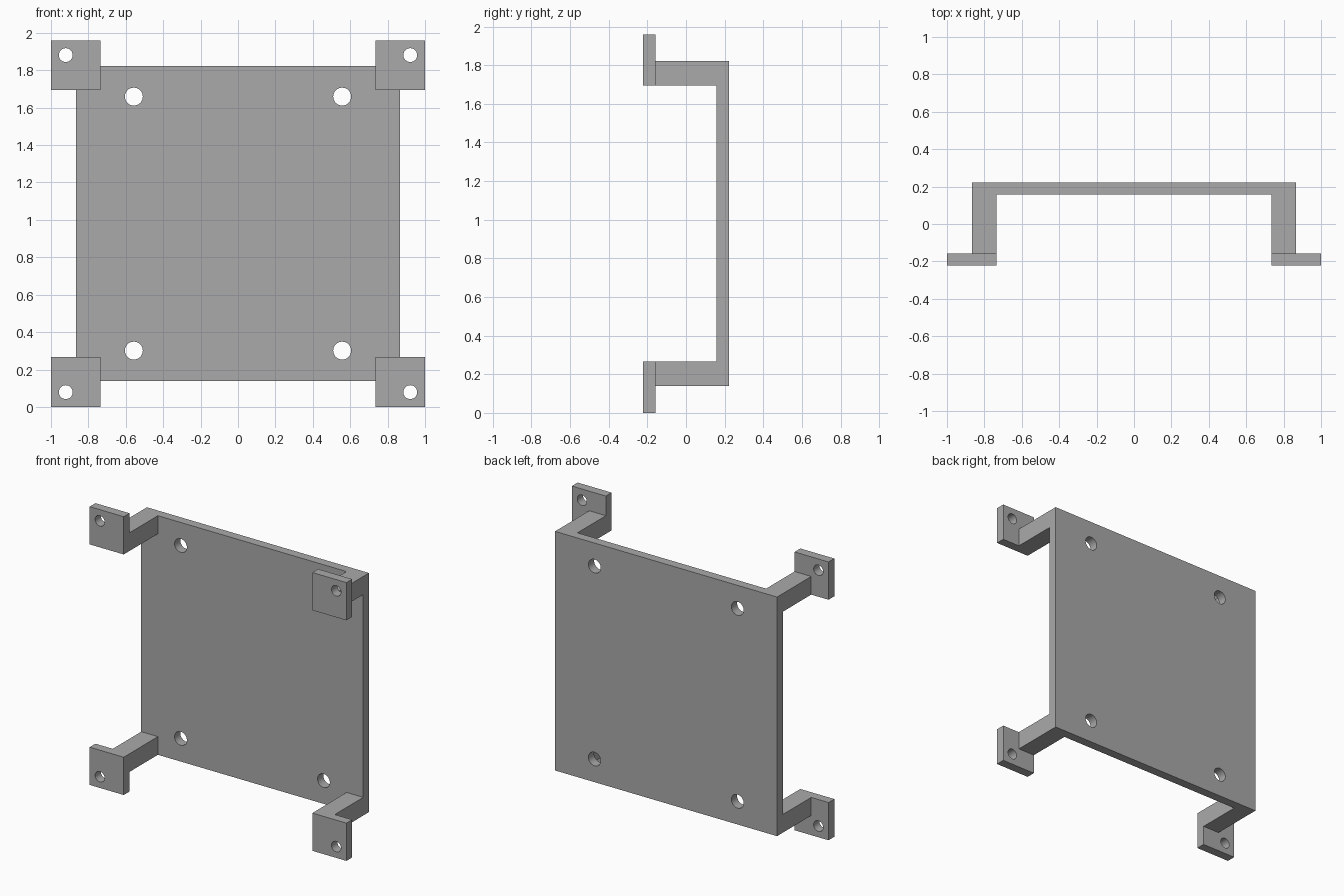
import bpy, math
from mathutils import Vector

cube = bpy.data.objects.get("Cube")
if cube:
    bpy.data.objects.remove(cube, do_unlink=True)

MID = 0.98                      # mid height of the bracket
BACK, PLATE_FRONT = 0.222, 0.158
FOOT_BACK, FRONT = -0.158, -0.222

grey = bpy.data.materials.new("plain grey")
grey.use_nodes = True
colour = (0.40, 0.40, 0.40, 1)
grey.diffuse_color = colour
grey.node_tree.nodes["Principled BSDF"].inputs["Base Color"].default_value = colour


def box(name, low, high):
    low, high = Vector(low), Vector(high)
    bpy.ops.mesh.primitive_cube_add(size=1, location=(low + high) / 2)
    ob = bpy.context.object
    ob.name = name
    ob.scale = high - low
    bpy.ops.object.transform_apply(location=True, rotation=True, scale=True)
    return ob


def hole(x, y, z, radius):
    bpy.ops.mesh.primitive_cylinder_add(vertices=32, radius=radius, depth=0.2,
                                        location=(x, y, z), rotation=(math.pi / 2, 0, 0))
    bpy.context.object.name = "hole_cutter"
    return bpy.context.object


def combine(target, tool, operation):
    mod = target.modifiers.new("combine", "BOOLEAN")
    mod.operation = operation
    mod.solver = "EXACT"
    mod.object = tool
    bpy.context.view_layer.objects.active = target
    bpy.ops.object.modifier_apply(modifier=mod.name)
    bpy.data.objects.remove(tool, do_unlink=True)


def mirrored_box(name, sx, sz, x, y, z):
    """Box in one corner; x and z are distances from the centre."""
    xs = sorted(sx * v for v in x)
    zs = sorted(MID + sz * v for v in z)
    return box(name, (xs[0], y[0], zs[0]), (xs[1], y[1], zs[1]))


# Back plate
bracket = box("mounting_bracket", (-0.865, PLATE_FRONT, MID - 0.842),
              (0.865, BACK, MID + 0.842))

corners = [(sx, sz) for sx in (-1, 1) for sz in (-1, 1)]

# Square arm and mounting foot at each corner
for sx, sz in corners:
    arm = mirrored_box("arm", sx, sz, (0.735, 0.865), (FOOT_BACK, BACK), (0.714, 0.842))
    combine(bracket, arm, "UNION")
    foot = mirrored_box("foot", sx, sz, (0.735, 1.0), (FRONT, FOOT_BACK), (0.714, 0.98))
    combine(bracket, foot, "UNION")

# Bolt holes through the plate and the feet
for sx, sz in corners:
    combine(bracket, hole(sx * 0.557, 0.19, MID + sz * 0.679, 0.048), "DIFFERENCE")
    combine(bracket, hole(sx * 0.921, -0.19, MID + sz * 0.901, 0.037), "DIFFERENCE")

bracket.data.materials.clear()
bracket.data.materials.append(grey)
for face in bracket.data.polygons:
    face.material_index = 0

# Smooth hole walls, sharp box edges
bpy.ops.object.select_all(action="DESELECT")
bracket.select_set(True)
bpy.context.view_layer.objects.active = bracket
bpy.ops.object.shade_smooth_by_angle(angle=math.radians(30))
